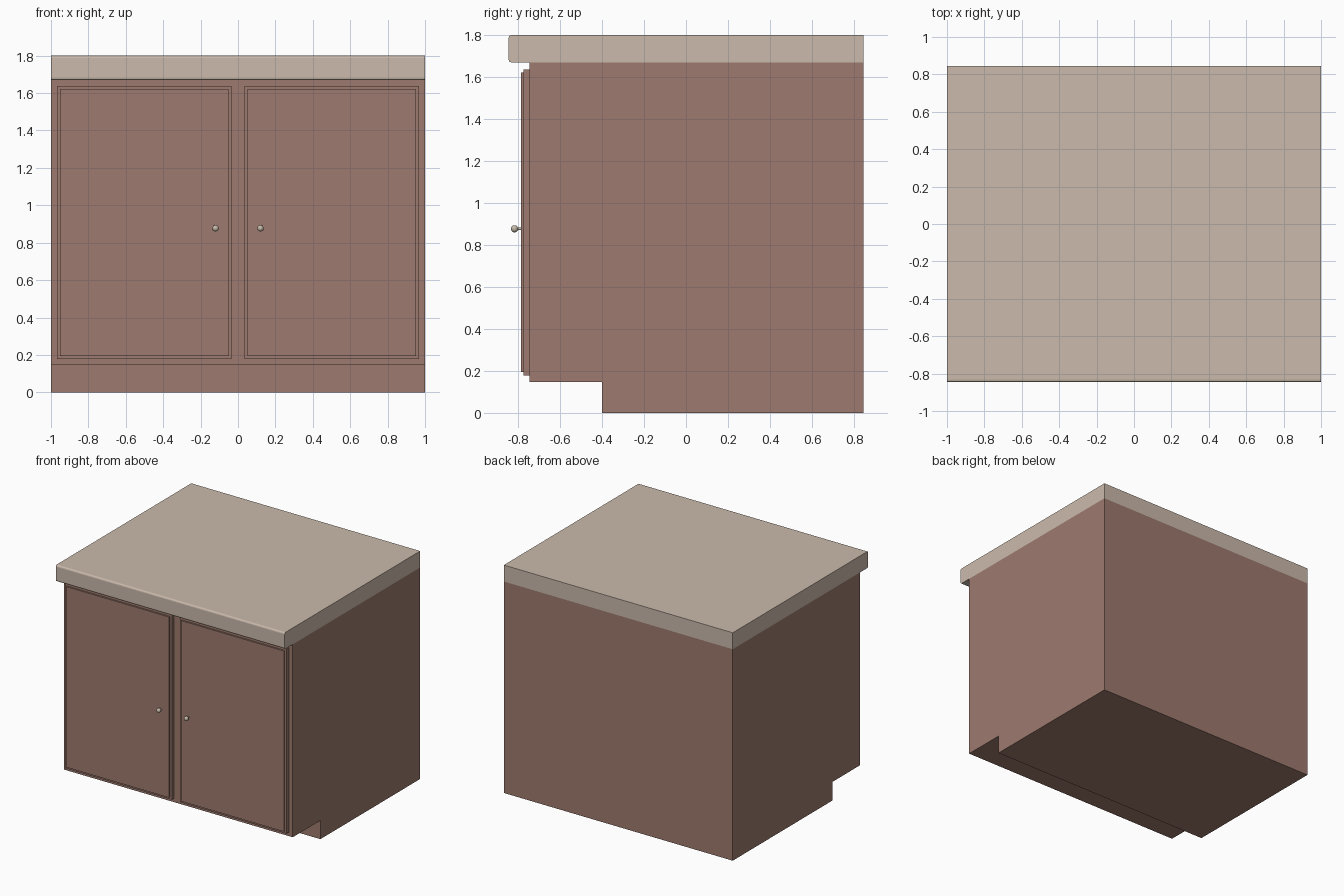
import bpy, bmesh, math

if "Cube" in bpy.data.objects:
    bpy.data.objects.remove(bpy.data.objects["Cube"])


def material(name, rgb):
    m = bpy.data.materials.new(name)
    m.diffuse_color = (*rgb, 1)
    m.use_nodes = True
    m.node_tree.nodes["Principled BSDF"].inputs["Base Color"].default_value = m.diffuse_color
    return m


wood = material("brown wood", (0.337, 0.195, 0.156))
stone = material("beige countertop", (0.597, 0.491, 0.407))
metal = material("knob metal", (0.56, 0.49, 0.39))


def profile_solid(name, pts, x0, x1, mat):
    """Extrude a side (y, z) outline from x0 to x1."""
    bm = bmesh.new()
    face = bm.faces.new([bm.verts.new((x0, y, z)) for y, z in pts])
    ext = bmesh.ops.extrude_face_region(bm, geom=[face])
    moved = [v for v in ext["geom"] if isinstance(v, bmesh.types.BMVert)]
    bmesh.ops.translate(bm, verts=moved, vec=(x1 - x0, 0, 0))
    bmesh.ops.recalc_face_normals(bm, faces=bm.faces)
    me = bpy.data.meshes.new(name)
    bm.to_mesh(me)
    bm.free()
    me.materials.append(mat)
    ob = bpy.data.objects.new(name, me)
    bpy.context.collection.objects.link(ob)
    return ob


def box(name, x0, x1, y0, y1, z0, z1, mat):
    return profile_solid(name, [(y0, z0), (y1, z0), (y1, z1), (y0, z1)], x0, x1, mat)


def finish(ob, name, mat):
    ob.name = name
    ob.data.materials.append(mat)
    bpy.ops.object.shade_smooth_by_angle(angle=math.radians(40))


# Cabinet body with recessed toe kick
profile_solid("cabinet_body", [(-0.40, 0), (0.845, 0), (0.845, 1.67), (-0.745, 1.67),
                               (-0.745, 0.147), (-0.40, 0.147)], -1, 1, wood)

# Countertop with rounded front edges
r = 0.013
pts = [(0.845, 1.67), (0.845, 1.80)]
for cz, start in ((1.80 - r, 90), (1.67 + r, 180)):
    for i in range(4):
        a = math.radians(start + i * 30)
        pts.append((-0.845 + r + r * math.cos(a), cz + r * math.sin(a)))
profile_solid("countertop", pts, -1, 1, stone)

for side, s in (("left", -1), ("right", 1)):
    # Door slab and raised panel
    xs = sorted((s * 0.036, s * 0.967))
    box(side + "_door", *xs, -0.775, -0.745, 0.178, 1.637, wood)
    xs = sorted((s * 0.052, s * 0.951))
    box(side + "_door_panel", *xs, -0.787, -0.775, 0.194, 1.621, wood)
    # Knob stem and ball
    bpy.ops.mesh.primitive_cylinder_add(vertices=16, radius=0.006, depth=0.04,
                                        location=(s * 0.12, -0.80, 0.877),
                                        rotation=(math.pi / 2, 0, 0))
    finish(bpy.context.object, side + "_knob_stem", metal)
    bpy.ops.mesh.primitive_uv_sphere_add(segments=24, ring_count=12, radius=0.017,
                                         location=(s * 0.12, -0.817, 0.877))
    finish(bpy.context.object, side + "_knob", metal)
